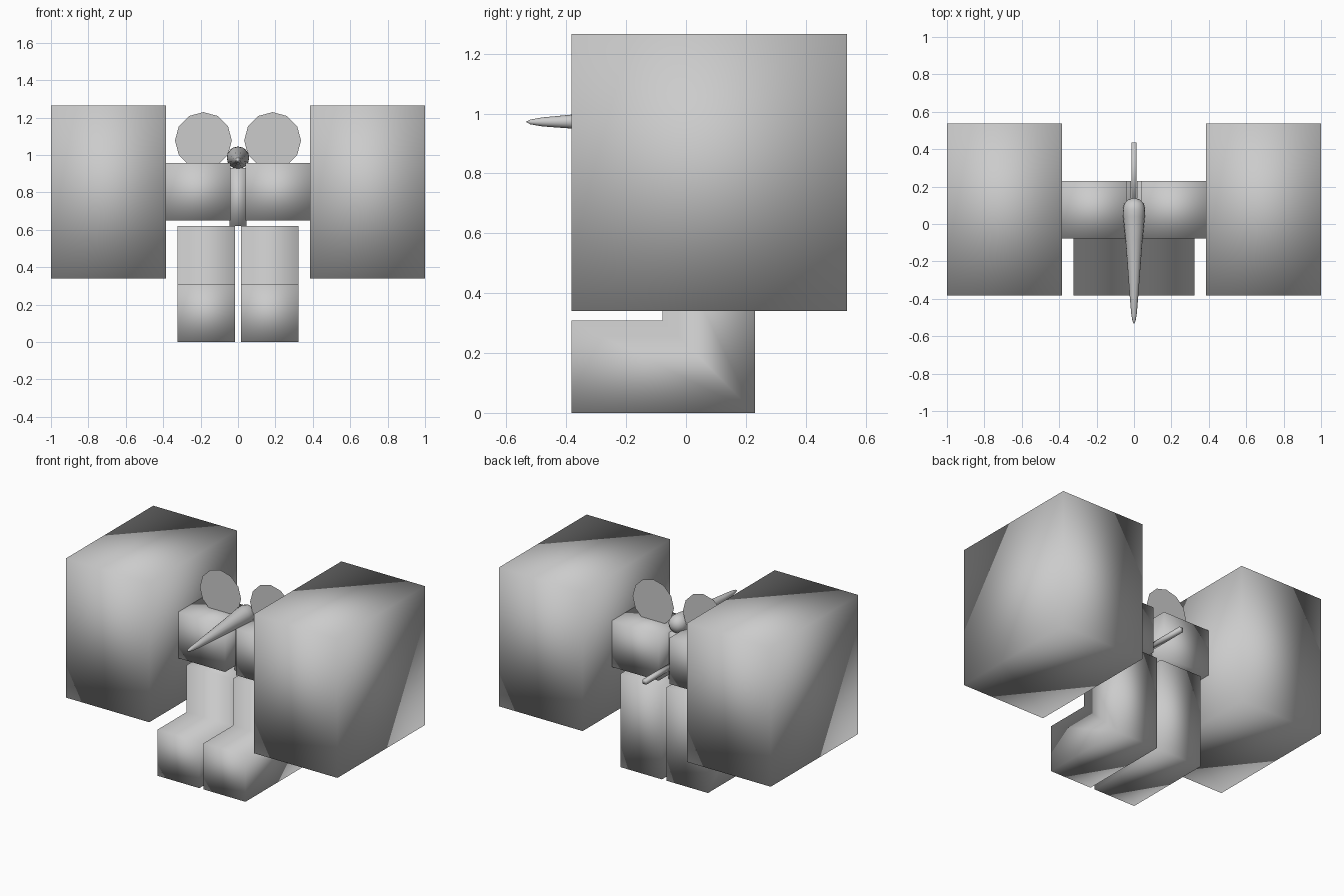
import bpy, bmesh, math
from mathutils import Vector

if "Cube" in bpy.data.objects:
    bpy.data.objects.remove(bpy.data.objects["Cube"])


def finish(name, bm, smooth=True):
    bmesh.ops.recalc_face_normals(bm, faces=bm.faces[:])
    me = bpy.data.meshes.new(name)
    bm.to_mesh(me)
    bm.free()
    for p in me.polygons:
        p.use_smooth = smooth
    ob = bpy.data.objects.new(name, me)
    bpy.context.collection.objects.link(ob)
    return ob


def box(name, lo, hi):
    bm = bmesh.new()
    bmesh.ops.create_cube(bm, size=1)
    for v in bm.verts:
        v.co = Vector([(a + b) / 2 + c * (b - a) for a, b, c in zip(lo, hi, v.co)])
    return finish(name, bm)


def mirror_x(ob):
    m = ob.modifiers.new("mirror", 'MIRROR')
    m.use_axis[0] = True
    m.use_mirror_merge = False


# big block fists and the arms joining them to the body
mirror_x(box("fist", (0.385, -0.383, 0.34), (1.0, 0.537, 1.265)))
mirror_x(box("arm", (0.04, -0.078, 0.65), (0.385, 0.23, 0.957)))

# L-shaped legs with feet pointing forward
bm = bmesh.new()
side = [(-0.383, 0), (0.23, 0), (0.23, 0.62), (-0.078, 0.62), (-0.078, 0.308), (-0.383, 0.308)]
face = bm.faces.new([bm.verts.new((0.016, y, z)) for y, z in side])
ext = bmesh.ops.extrude_face_region(bm, geom=[face], use_keep_orig=True)
for v in ext["geom"]:
    if isinstance(v, bmesh.types.BMVert):
        v.co.x = 0.323
mirror_x(finish("leg", bm))

# slim body post
box("body", (-0.045, 0.03, 0.62), (0.045, 0.12, 0.93))

# thin tail rod
box("tail", (-0.014, 0.11, 0.717), (0.014, 0.437, 0.745))

# flat round wings
bm = bmesh.new()
bm.faces.new([bm.verts.new((0.185 + 0.152 * math.sin(i * math.tau / 12), 0.08,
                            1.077 + 0.152 * math.cos(i * math.tau / 12))) for i in range(12)])
mirror_x(finish("wing", bm, False))

# head tapering into a long beak: (y, radius, centre height)
rings = [(0.131, 0.03, 0.985), (0.11, 0.052, 0.985), (0.08, 0.06, 0.985),
         (0.04, 0.058, 0.984), (-0.08, 0.046, 0.981), (-0.385, 0.023, 0.973),
         (-0.48, 0.015, 0.972), (-0.52, 0.008, 0.972)]
N = 16
bm = bmesh.new()
loops = [[bm.verts.new((r * math.cos(i * math.tau / N), y, z + r * math.sin(i * math.tau / N)))
          for i in range(N)] for y, r, z in rings]
for a, b in zip(loops, loops[1:]):
    for i in range(N):
        j = (i + 1) % N
        bm.faces.new((a[i], a[j], b[j], b[i]))
for ring, y, z in ((loops[0], 0.14, 0.985), (loops[-1], -0.535, 0.972)):
    tip = bm.verts.new((0, y, z))
    for i in range(N):
        bm.faces.new((ring[i], ring[(i + 1) % N], tip))
finish("head_and_beak", bm)
